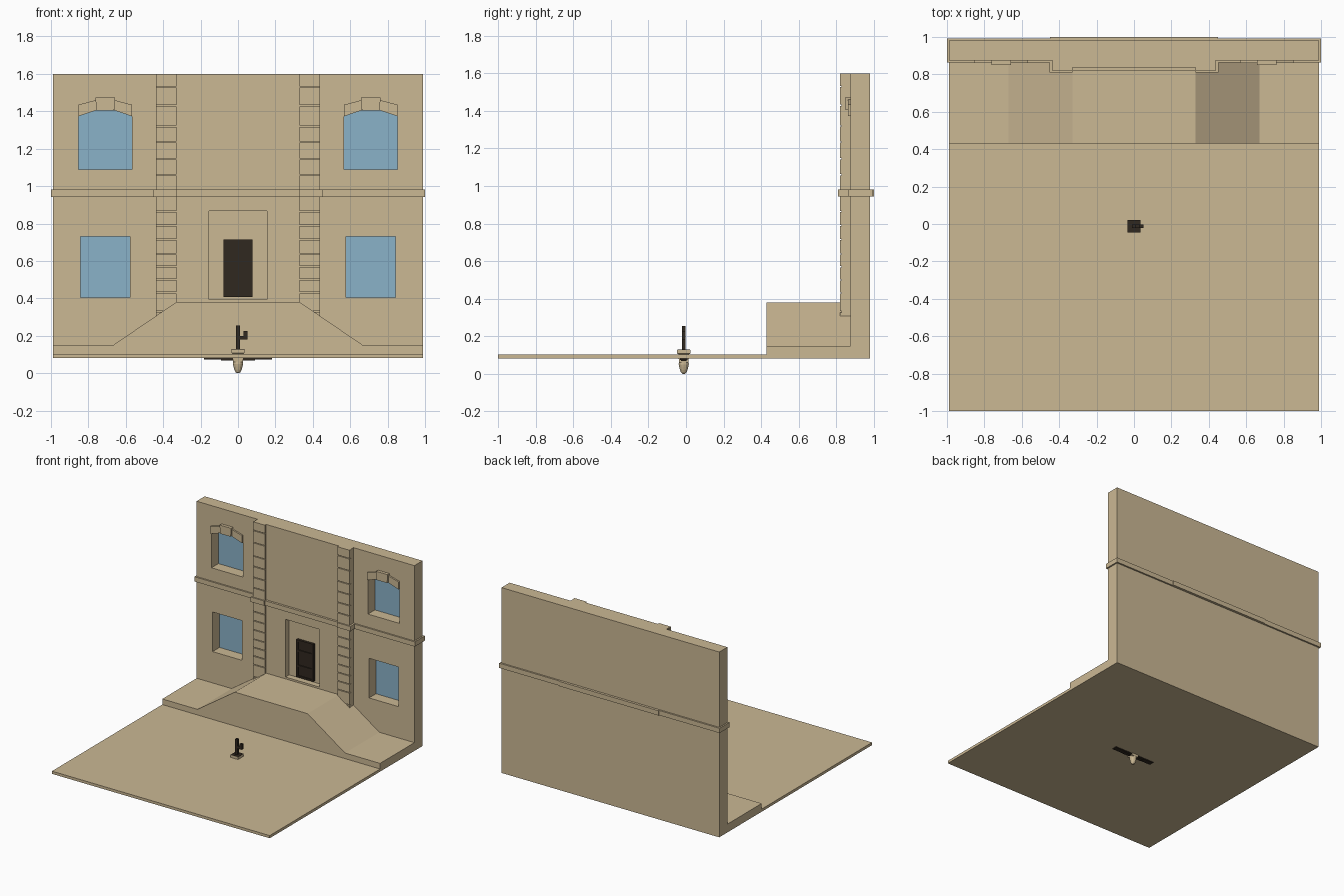
import bpy, bmesh, math
from mathutils import Vector

if "Cube" in bpy.data.objects:
    bpy.data.objects.remove(bpy.data.objects["Cube"])


def material(name, rgb):
    m = bpy.data.materials.new(name)
    m.diffuse_color = (*rgb, 1)
    m.use_nodes = True
    m.node_tree.nodes["Principled BSDF"].inputs["Base Color"].default_value = m.diffuse_color
    return m


STONE = material("sandstone", (0.597, 0.479, 0.296))
GLASS = material("window_blue", (0.254, 0.445, 0.578))
DARK = material("dark_brown", (0.03, 0.021, 0.014))


def finish(name, bm, mat):
    bmesh.ops.recalc_face_normals(bm, faces=bm.faces)
    me = bpy.data.meshes.new(name)
    bm.to_mesh(me)
    bm.free()
    me.materials.append(mat)
    ob = bpy.data.objects.new(name, me)
    bpy.context.collection.objects.link(ob)
    return ob


def prism(name, pts, axis, lo, hi, mat=STONE):
    """Extrude a 2D outline: axis 'y' takes (x, z) points, axis 'z' takes (x, y)."""
    bm = bmesh.new()
    put = (lambda p, t: (p[0], t, p[1])) if axis == 'y' else (lambda p, t: (p[0], p[1], t))
    face = bm.faces.new([bm.verts.new(put(p, lo)) for p in pts])
    ext = bmesh.ops.extrude_face_region(bm, geom=[face])
    d = Vector((0, hi - lo, 0)) if axis == 'y' else Vector((0, 0, hi - lo))
    bmesh.ops.translate(bm, vec=d, verts=[v for v in ext['geom'] if isinstance(v, bmesh.types.BMVert)])
    return finish(name, bm, mat)


def box(name, x0, x1, y0, y1, z0, z1, mat=STONE):
    return prism(name, [(x0, y0), (x1, y0), (x1, y1), (x0, y1)], 'z', z0, z1, mat)


def mirrored(half):
    """Complete a right-hand outline with its mirror image in x."""
    return half + [(-x, t) for x, t in reversed(half)]


# Window outlines, relative to the window centre line
CX = 0.71
lower_win = mirrored([(0.133, 0.405), (0.133, 0.73)])
upper_win = mirrored([(0.143, 1.09), (0.143, 1.373), (0.05, 1.405)])


def shift(pts, dx):
    return [(x + dx, z) for x, z in pts]


# Facade wall with projecting centre bay
wall = prism("facade_wall", mirrored([(0.988, 0.98), (0.988, 0.875), (0.435, 0.875),
                                      (0.435, 0.829), (0.33, 0.829), (0.33, 0.837)]), 'z', 0.08, 1.6)
cutters = [prism("door_cutter", mirrored([(0.155, 0.395), (0.155, 0.868)]), 'y', 0.7, 0.885)]
for s in (-1, 1):
    for outline in (lower_win, upper_win):
        cutters.append(prism("window_cutter", shift(outline, s * CX), 'y', 0.7, 0.97))
for c in cutters:
    mod = wall.modifiers.new("opening", 'BOOLEAN')
    mod.operation = 'DIFFERENCE'
    mod.solver = 'EXACT'
    mod.object = c
deps = bpy.context.evaluated_depsgraph_get()
cut_mesh = bpy.data.meshes.new_from_object(wall.evaluated_get(deps))
wall.modifiers.clear()
wall.data = cut_mesh
for c in cutters:
    bpy.data.objects.remove(c)

# Window panes and arch stones
for s, side in ((-1, "left"), (1, "right")):
    for outline, level in ((lower_win, "lower"), (upper_win, "upper")):
        prism(f"{level}_window_{side}", shift(outline, s * CX), 'y', 0.965, 0.9705, GLASS)
    for t in (-1, 1):
        stone = [(t * 0.143, 1.373), (t * 0.143, 1.435), (t * 0.05, 1.46), (t * 0.05, 1.405)]
        prism(f"arch_stone_{side}", shift(stone, s * CX), 'y', 0.862, 0.88)
    prism(f"keystone_{side}", shift(mirrored([(0.048, 1.405), (0.052, 1.475)]), s * CX), 'y', 0.85, 0.88)

# Pilaster blocks separated by thin grooves
courses = ([0.25, 0.33, 0.43, 0.5, 0.57, 0.638, 0.715, 0.79, 0.865, 0.95],
           [0.975, 1.06, 1.145, 1.235, 1.32, 1.43, 1.53, 1.603])
for s in (-1, 1):
    for rows in courses:
        for z0, z1 in zip(rows, rows[1:]):
            xa, xb = sorted((s * 0.33, s * 0.438))
            box("pilaster_block", xa, xb, 0.82, 0.84, z0 + 0.003, z1 - 0.003)

# String course around the whole wall
prism("string_course", mirrored([(0.45, 1.0), (0.45, 0.993), (1.0, 0.993), (1.0, 0.863),
                                 (0.452, 0.863), (0.452, 0.81), (0.33, 0.81), (0.33, 0.819)]),
      'z', 0.943, 0.982)

# Ground slab and raised entrance terrace
box("ground_slab", -0.988, 0.988, -1.0, 0.98, 0.08, 0.102)
prism("entrance_terrace", mirrored([(0.988, 0.085), (0.988, 0.148), (0.67, 0.148), (0.33, 0.38)]),
      'y', 0.43, 0.88)

# Door: slab with raised frame around three panels
box("door_panel", -0.07, 0.07, 0.872, 0.888, 0.41, 0.71, DARK)
for s in (-1, 1):
    box("door_stile", *sorted((s * 0.062, s * 0.077)), 0.864, 0.888, 0.407, 0.714, DARK)
for z in (0.407, 0.494, 0.618, 0.7):
    box("door_rail", -0.065, 0.065, 0.864, 0.888, z, z + 0.014, DARK)

# Potted plant
CY = -0.012


def ring_solid(name, rings, sides, mat, turn=0.0):
    bm = bmesh.new()
    loops = []
    for r, z in rings:
        loops.append([bm.verts.new((r * math.cos(turn + math.tau * i / sides),
                                    CY + r * math.sin(turn + math.tau * i / sides), z))
                      for i in range(sides)])
    for a, b in zip(loops, loops[1:]):
        for i in range(sides):
            j = (i + 1) % sides
            bm.faces.new((a[i], a[j], b[j], b[i]))
    bm.faces.new(loops[0])
    bm.faces.new(loops[-1])
    return finish(name, bm, mat)


ring_solid("pot", [(0.036, 0.06), (0.04, 0.105), (0.049, 0.107), (0.049, 0.127)], 4, STONE, math.pi / 4)
box("pot_soil", -0.034, 0.034, CY - 0.034, CY + 0.034, 0.126, 0.1285, DARK)
box("plant_stem", -0.01, 0.01, CY - 0.01, CY + 0.01, 0.125, 0.255, DARK)
box("plant_arm", 0.005, 0.05, CY - 0.009, CY + 0.009, 0.18, 0.2, DARK)
box("plant_arm_tip", 0.03, 0.05, CY - 0.009, CY + 0.009, 0.18, 0.226, DARK)

# Hanging lamp bulb and its dark bar under the slab
ring_solid("bulb", [(0.006, 0.0), (0.014, 0.006), (0.02, 0.02), (0.024, 0.035),
                    (0.027, 0.05), (0.026, 0.065), (0.02, 0.082)], 12, STONE)
box("under_bar", -0.183, 0.183, CY - 0.02, CY + 0.02, 0.074, 0.083, DARK)
box("under_bar_core", -0.09, 0.09, CY - 0.015, CY + 0.015, 0.068, 0.075, DARK)
